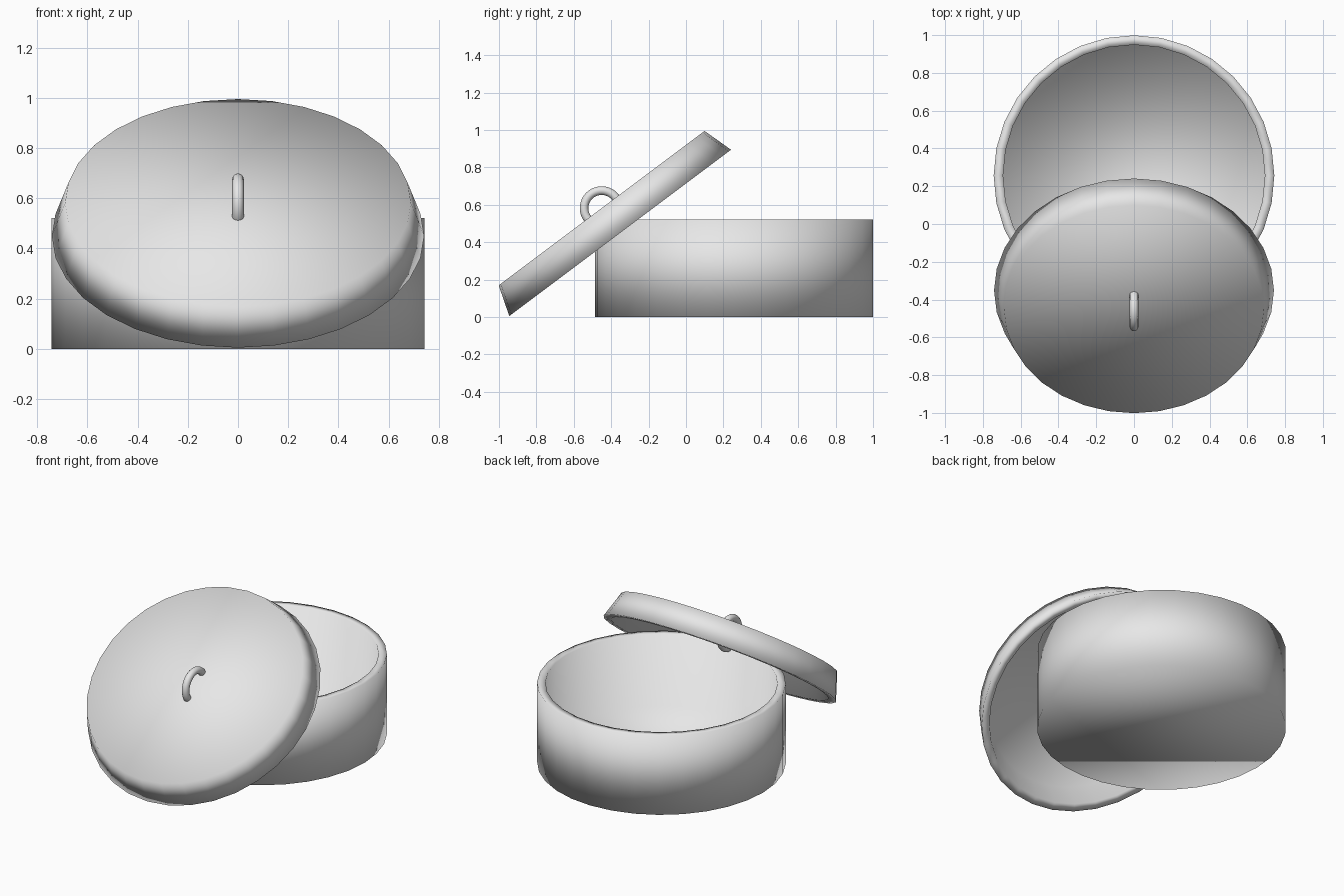
import bpy, bmesh, math
from mathutils import Vector

if "Cube" in bpy.data.objects:
    bpy.data.objects.remove(bpy.data.objects["Cube"], do_unlink=True)

SIDES = 32
WALL = 0.05

grey = bpy.data.materials.new("plain_grey")
grey.use_nodes = True
grey.diffuse_color = (0.8, 0.8, 0.8, 1)
grey.node_tree.nodes["Principled BSDF"].inputs["Base Color"].default_value = (0.8, 0.8, 0.8, 1)


def lathe(name, profile):
    """Closed round solid from (radius, height) pairs, capped at both ends."""
    bm = bmesh.new()
    rings = []
    for radius, height in profile:
        rings.append([bm.verts.new((radius * math.cos(2 * math.pi * i / SIDES),
                                    radius * math.sin(2 * math.pi * i / SIDES),
                                    height)) for i in range(SIDES)])
    for low, high in zip(rings, rings[1:]):
        for i in range(SIDES):
            j = (i + 1) % SIDES
            bm.faces.new((low[i], low[j], high[j], high[i]))
    bm.faces.new(rings[0])
    bm.faces.new(rings[-1])
    bmesh.ops.recalc_face_normals(bm, faces=bm.faces)
    for face in bm.faces:
        face.smooth = True
    mesh = bpy.data.meshes.new(name)
    bm.to_mesh(mesh)
    bm.free()
    mesh.materials.append(grey)
    obj = bpy.data.objects.new(name, mesh)
    bpy.context.collection.objects.link(obj)
    return obj


# Open round container with a thin wall
R, H = 0.743, 0.522
container = lathe("container", [(R, 0), (R, H), (R - WALL, H), (R - WALL, WALL)])
container.location = (0, 0.256, 0)

# Hollow tapered lid, leaning on the front rim of the container
tilt = math.atan2(0.6, 0.8)
top_r, low_r, lid_h = 0.688, 0.741, 0.165
lid = lathe("lid", [(top_r, lid_h), (low_r, 0), (low_r - WALL, 0),
                    (top_r - WALL, lid_h - WALL)])
lid.location = (0, -0.352, 0.45)
lid.rotation_euler = (tilt, 0, 0)

# Ring handle standing through the middle of the lid
up = Vector((0, -math.sin(tilt), math.cos(tilt)))
bpy.ops.mesh.primitive_torus_add(major_radius=0.094, minor_radius=0.023,
                                 major_segments=48, minor_segments=12,
                                 location=lid.location + up * lid_h,
                                 rotation=(0, math.pi / 2, 0))
handle = bpy.context.object
handle.name = "ring_handle"
handle.data.materials.append(grey)
bpy.ops.object.shade_smooth()
